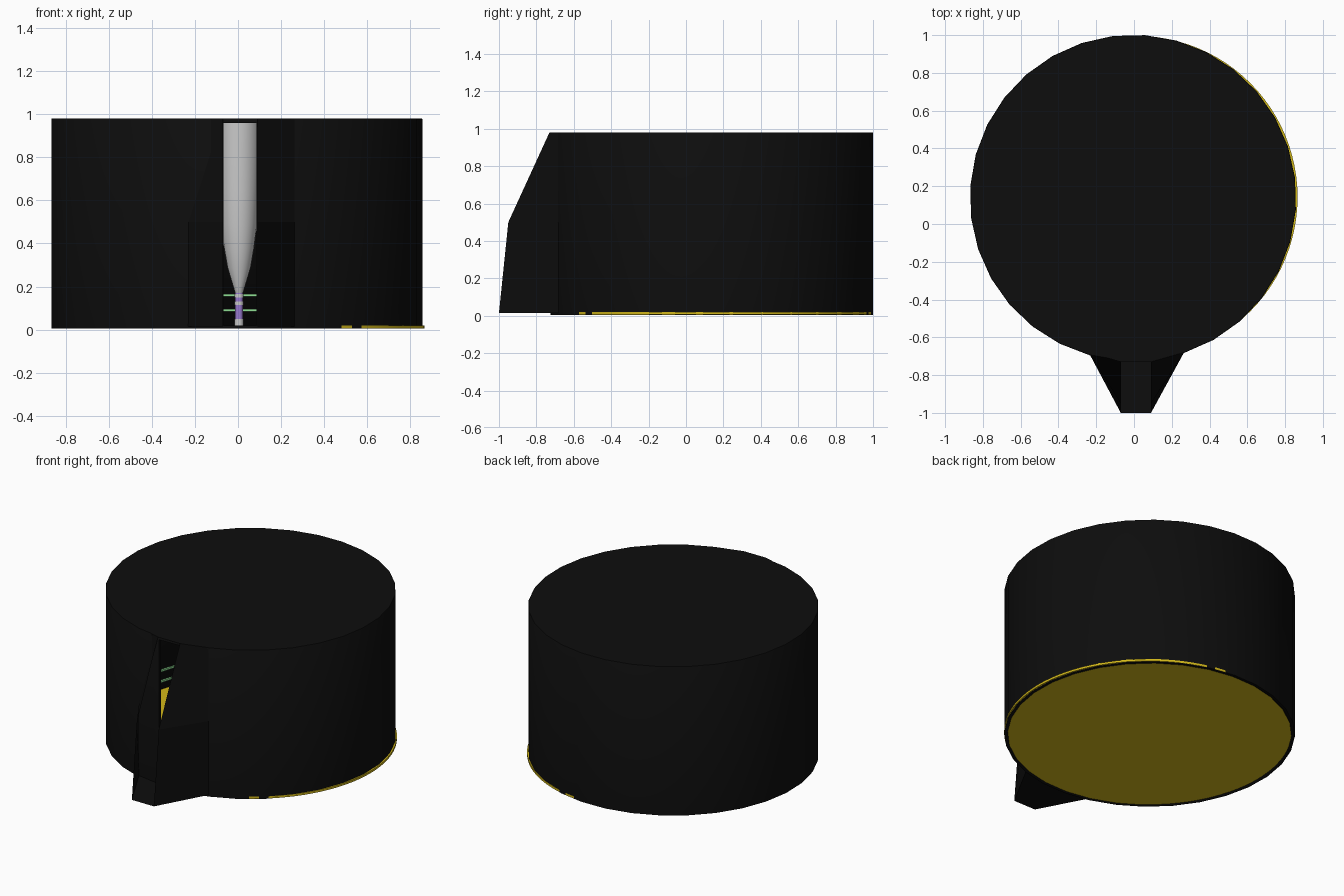
import bpy, bmesh, math
from mathutils import Vector

if "Cube" in bpy.data.objects:
    bpy.data.objects.remove(bpy.data.objects["Cube"])

CX, CY, R = -0.005, 0.138, 0.864      # drum axis and radius
SLOT_L, SLOT_R = -0.067, 0.087        # window edges


def material(name, color):
    m = bpy.data.materials.new(name)
    m.diffuse_color = (*color, 1)
    m.use_nodes = True
    m.node_tree.nodes["Principled BSDF"].inputs["Base Color"].default_value = m.diffuse_color
    return m


BLACK = material("black", (0.004, 0.004, 0.004))
YELLOW = material("yellow", (0.65, 0.48, 0.01))
GREEN = material("green", (0.28, 0.75, 0.3))
PURPLE = material("purple", (0.33, 0.2, 0.65))


def make(name, verts, faces, mat=None, smooth=False):
    me = bpy.data.meshes.new(name)
    me.from_pydata(verts, [], faces)
    bm = bmesh.new()
    bm.from_mesh(me)
    bmesh.ops.recalc_face_normals(bm, faces=bm.faces)
    bm.to_mesh(me)
    bm.free()
    ob = bpy.data.objects.new(name, me)
    bpy.context.collection.objects.link(ob)
    if mat:
        me.materials.append(mat)
    if smooth:
        bpy.ops.object.select_all(action='DESELECT')
        bpy.context.view_layer.objects.active = ob
        ob.select_set(True)
        bpy.ops.object.shade_smooth_by_angle(angle=math.radians(35))
    return ob


def lathe(name, profile, n, center, mat=None, turn=0.0):
    """Revolve (radius, z) points round a vertical axis and cap both ends."""
    verts = [(center[0] + r * math.cos(turn + 2 * math.pi * i / n),
              center[1] + r * math.sin(turn + 2 * math.pi * i / n), z)
             for r, z in profile for i in range(n)]
    faces = [(k * n + i, k * n + (i + 1) % n, (k + 1) * n + (i + 1) % n, (k + 1) * n + i)
             for k in range(len(profile) - 1) for i in range(n)]
    last = (len(profile) - 1) * n
    faces += [tuple(range(n))[::-1], tuple(range(last, last + n))]
    return make(name, verts, faces, mat, True)


def apply(ob, mod):
    bpy.context.view_layer.objects.active = ob
    bpy.ops.object.modifier_apply(modifier=mod.name)


# drum: closed top, open bottom, thin wall (bottom rim, up, over, down inside)
T = 0.02
turn = math.radians(85.8 - 90)
drum = lathe("drum", [(R - T, 0.005), (R, 0.005), (R, 0.977), (R - 0.002, 0.98)],
             32, (CX, CY), BLACK, turn)
cavity = lathe("cavity_cutter", [(R - T, -0.1), (R - T, 0.962)], 32, (CX, CY), None, turn)
bpy.ops.mesh.primitive_cube_add(size=1, location=((SLOT_L + SLOT_R) / 2, -0.8, 0.49))
window = bpy.context.object
window.name = "window_cutter"
window.scale = (SLOT_R - SLOT_L, 0.5, 0.94)
for cutter in (cavity, window):
    mod = drum.modifiers.new("cut", 'BOOLEAN')
    mod.operation, mod.object, mod.solver = 'DIFFERENCE', cutter, 'EXACT'
    bpy.context.view_layer.update()
    apply(drum, mod)
    bpy.data.objects.remove(cutter)

# viewing hood: two flared side walls, a floor and a small roof, open in front
front = [(-1.0, 0.015), (-0.95, 0.5), (-0.73, 0.98)]
cols = [(-0.24, -0.68, False), (-0.07, 0, True), (0.09, 0, True), (0.265, -0.68, False)]
verts = [(x, fy if on_front else y, z) for x, y, on_front in cols for fy, z in front]
faces = [(0, 3, 4, 1), (1, 4, 5, 2), (6, 9, 10, 7), (7, 10, 11, 8),
         (0, 3, 6, 9), (2, 5, 8, 11)]
make("hood", verts, faces, BLACK)

# floor disc, a touch off the drum axis
lathe("floor_disc", [(0.854, 0.006), (0.854, 0.02)], 96, (0.012, 0.142), YELLOW)


def arc_ring(name, z, radius, w, mat, gap):
    """Square-section ring left open at the window."""
    n = 72
    verts, faces = [], []
    for i in range(n + 1):
        a = -math.pi / 2 + gap + (2 * math.pi - 2 * gap) * i / n
        for dr, dz in ((-w, -w), (w, -w), (w, w), (-w, w)):
            verts.append((CX + (radius + dr) * math.cos(a),
                          CY + (radius + dr) * math.sin(a), z + dz))
    for i in range(n):
        for j in range(4):
            k = (j + 1) % 4
            faces.append((i * 4 + j, i * 4 + k, i * 4 + 4 + k, i * 4 + 4 + j))
    faces += [(0, 1, 2, 3), (n * 4, n * 4 + 1, n * 4 + 2, n * 4 + 3)]
    make(name, verts, faces, mat, True)


# two green wires round the inner wall
for i, z in enumerate((0.09, 0.16)):
    arc_ring(f"wire_ring_{i + 1}", z, 0.81, 0.006, GREEN, 0.13)

# central column: purple stem with grey collars, flaring grey body above
axis = (0.005, 0.14)
lathe("stem", [(0.018, 0.02), (0.018, 0.18)], 24, axis, PURPLE)
for i, (a, b) in enumerate(((0.02, 0.05), (0.115, 0.13), (0.15, 0.165))):
    lathe(f"stem_collar_{i + 1}", [(0.021, a), (0.021, b)], 24, axis)
lathe("column_body", [(0.018, 0.17), (0.024, 0.19), (0.054, 0.29), (0.07, 0.38),
                      (0.084, 0.49), (0.092, 0.65), (0.097, 0.8), (0.1, 0.96)], 24, axis)
